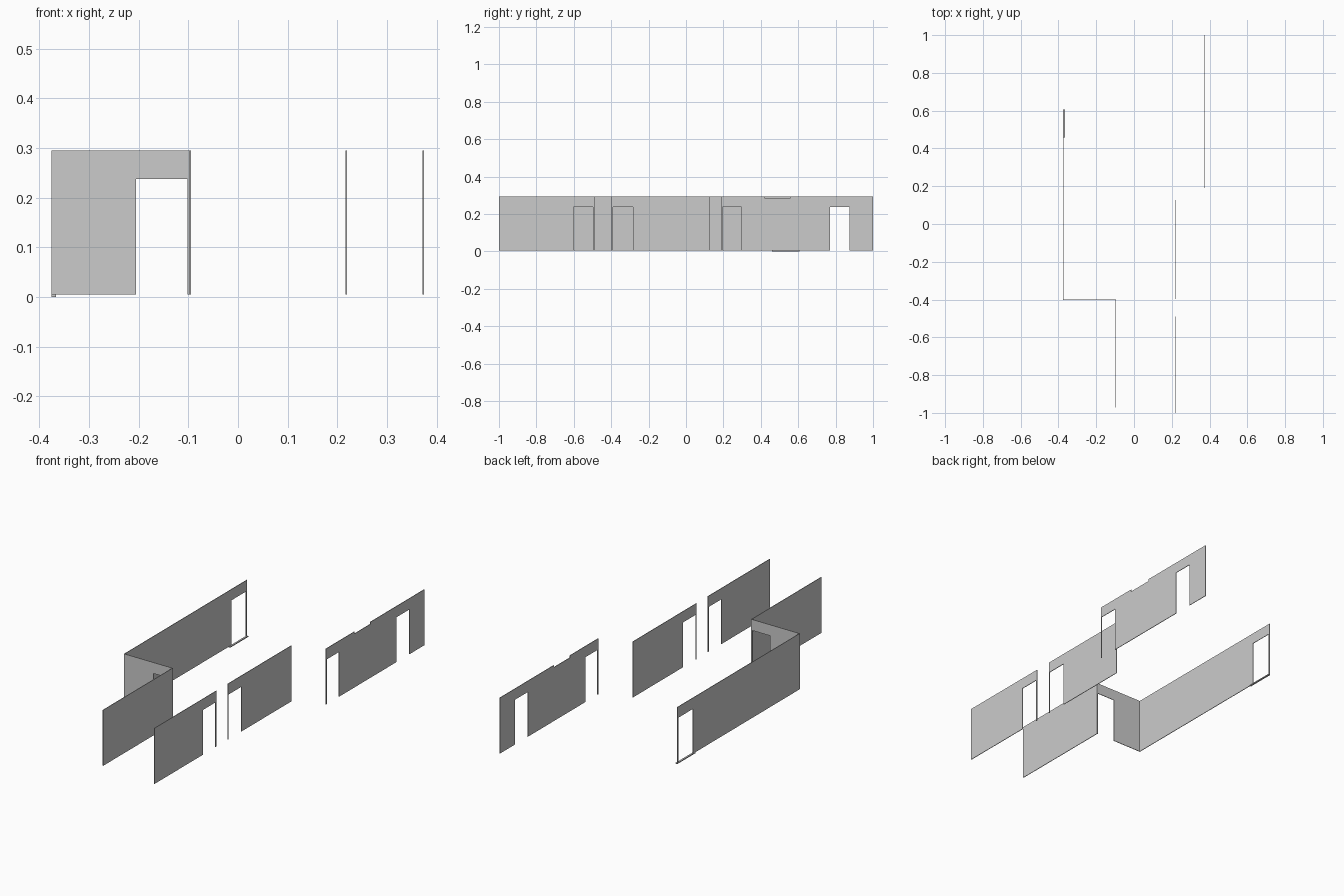
import bpy
import bmesh

cube = bpy.data.objects.get("Cube")
if cube:
    bpy.data.objects.remove(cube, do_unlink=True)

FLOOR, TOP, HEAD, THICK = 0.005, 0.295, 0.238, 0.003

grey = bpy.data.materials.new("wall grey")
grey.use_nodes = True
colour = (0.6, 0.6, 0.6, 1)
grey.diffuse_color = colour
grey.node_tree.nodes["Principled BSDF"].inputs["Base Color"].default_value = colour


def wall(name, axis, at, start, end, doors=(), notch=None, thick=THICK):
    """Extrude a wall outline with door openings along the bottom."""
    outline = [(start, FLOOR)]
    for a, b in doors:
        outline += [(a, FLOOR), (a, HEAD), (b, HEAD), (b, FLOOR)]
    outline += [(end, FLOOR), (end, TOP)]
    if notch:
        a, b, low = notch
        outline += [(b, TOP), (b, low), (a, low), (a, TOP)]
    outline.append((start, TOP))

    def place(u, z, offset):
        d = at + offset
        return (d, u, z) if axis == "y" else (u, d, z)

    bm = bmesh.new()
    face = bm.faces.new([bm.verts.new(place(u, z, -thick / 2)) for u, z in outline])
    extruded = bmesh.ops.extrude_face_region(bm, geom=[face])
    moved = [v for v in extruded["geom"] if isinstance(v, bmesh.types.BMVert)]
    shift = (thick, 0, 0) if axis == "y" else (0, thick, 0)
    bmesh.ops.translate(bm, verts=moved, vec=shift)
    bmesh.ops.recalc_face_normals(bm, faces=bm.faces)
    mesh = bpy.data.meshes.new(name)
    bm.to_mesh(mesh)
    bm.free()
    mesh.materials.append(grey)
    obj = bpy.data.objects.new(name, mesh)
    bpy.context.collection.objects.link(obj)
    return obj


# Right side: long wall, short cross wall and front wall
wall("right_long_wall", "y", -0.3735, -0.402, 0.607, [(0.478, 0.599)])
wall("cross_wall", "x", -0.4005, -0.375, -0.095, [(-0.205, -0.102)])
wall("right_front_wall", "y", -0.0965, -0.972, -0.402)

# Left side: two corridor walls with doorways and the set-back rear wall
wall("left_front_wall", "y", 0.218, -1.0, -0.490, [(-0.602, -0.497)])
wall("left_middle_wall", "y", 0.218, -0.397, 0.126, [(-0.391, -0.284)])
wall("left_rear_wall", "y", 0.3725, 0.190, 1.0, [(0.196, 0.297), (0.771, 0.875)],
     notch=(0.423, 0.557, 0.284))

# Door sill under the end doorway of the long wall
bpy.ops.mesh.primitive_cube_add(size=1, location=(-0.3705, 0.533, 0.0025))
sill = bpy.context.object
sill.name = "door_sill"
sill.scale = (0.009, 0.148, 0.005)
sill.data.materials.append(grey)
